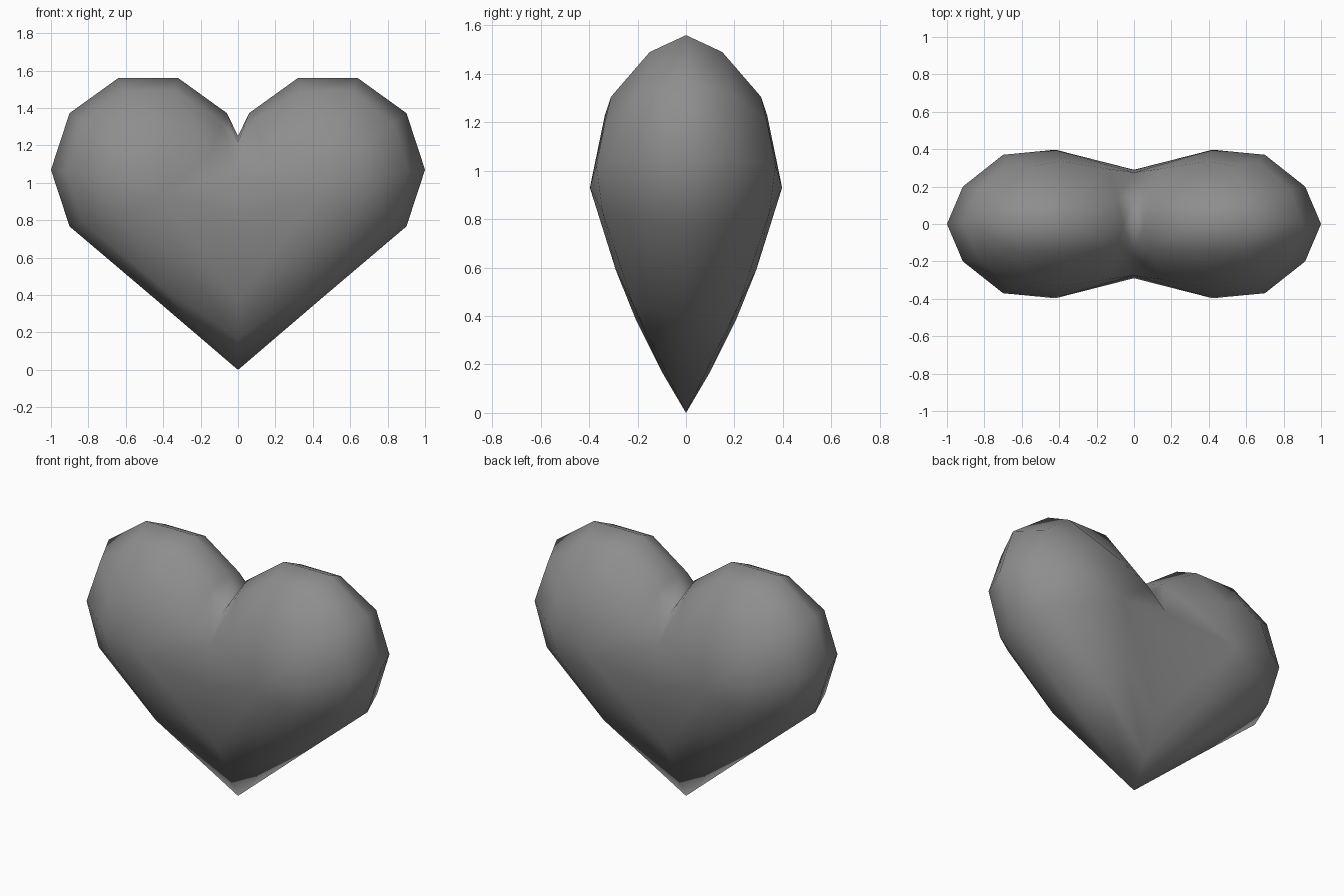
import bpy
import bmesh
from math import cos, sin, radians

if "Cube" in bpy.data.objects:
    bpy.data.objects.remove(bpy.data.objects["Cube"])

# Rim: right half of the heart outline, bottom tip to notch (decagonal lobe), as x, y, z
rim = [(0, 0, 0), (0.45, 0, 0.385)]
for a in (-36, 0, 36, 72, 108, 144):
    rim.append((0.48 + 0.52 * cos(radians(a)), 0, 1.07 + 0.515 * sin(radians(a))))
rim.append((0, 0, 1.25))

# Inner contours swelling out to the front
outer = [(0, -0.10, 0.17), (0.42, -0.22, 0.45), (0.83, -0.20, 0.79),
         (0.915, -0.20, 1.06), (0.83, -0.19, 1.32), (0.61, -0.15, 1.49),
         (0.335, -0.15, 1.49), (0.09, -0.14, 1.33), (0, -0.15, 1.215)]
inner = [(0, -0.205, 0.38), (0.31, -0.29, 0.59), (0.65, -0.345, 0.83),
         (0.70, -0.37, 1.02), (0.665, -0.335, 1.20), (0.54, -0.31, 1.305),
         (0.39, -0.335, 1.23), (0.14, -0.295, 1.16), (0, -0.275, 1.06)]
seam_mid = (0, -0.29, 0.80)
crown = (0.42, -0.397, 0.93)

# Front right quarter of the heart
bm = bmesh.new()
rings = [[bm.verts.new(p) for p in ring] for ring in (rim, outer, inner)]
for a, b in zip(rings, rings[1:]):
    for i in range(len(a) - 1):
        bm.faces.new((a[i], a[i + 1], b[i + 1], b[i]))
loop = rings[-1] + [bm.verts.new(seam_mid)]
top = bm.verts.new(crown)
for i, v in enumerate(loop):
    bm.faces.new((v, loop[(i + 1) % len(loop)], top))

# Mirror left and to the back
for axis in ((-1, 1, 1), (1, -1, 1)):
    copy = bmesh.ops.duplicate(bm, geom=bm.verts[:] + bm.edges[:] + bm.faces[:])["geom"]
    verts = [g for g in copy if isinstance(g, bmesh.types.BMVert)]
    bmesh.ops.scale(bm, vec=axis, verts=verts)
    bmesh.ops.reverse_faces(bm, faces=[g for g in copy if isinstance(g, bmesh.types.BMFace)])
    bmesh.ops.remove_doubles(bm, verts=bm.verts[:], dist=0.0005)
bmesh.ops.recalc_face_normals(bm, faces=bm.faces[:])
for f in bm.faces:
    f.smooth = True

mesh = bpy.data.meshes.new("heart")
bm.to_mesh(mesh)
bm.free()
heart = bpy.data.objects.new("heart", mesh)
bpy.context.collection.objects.link(heart)

# Dark grey surface
grey = bpy.data.materials.new("dark_grey")
grey.diffuse_color = (0.27, 0.27, 0.27, 1)
grey.use_nodes = True
grey.node_tree.nodes["Principled BSDF"].inputs["Base Color"].default_value = grey.diffuse_color
mesh.materials.append(grey)
